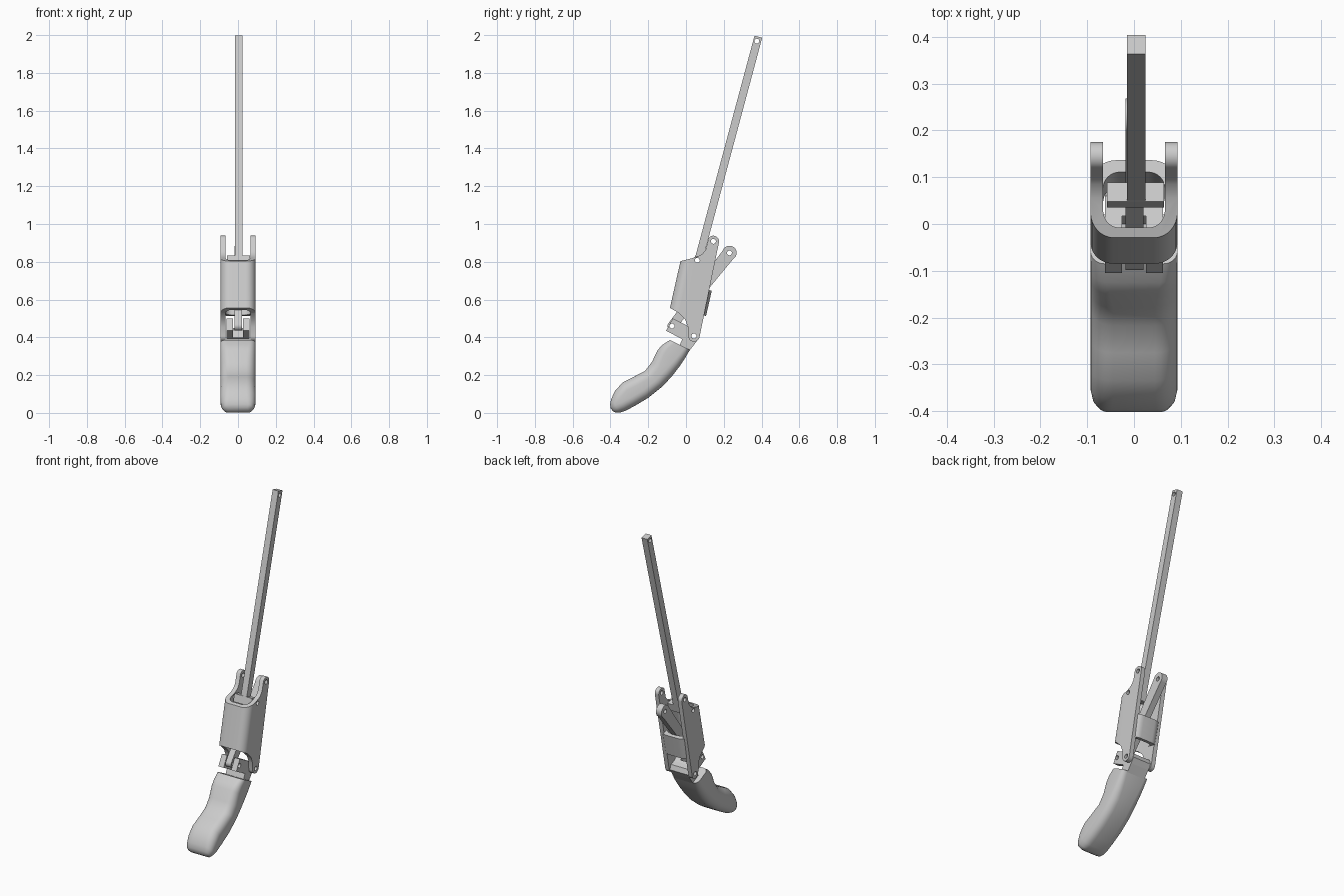
import bpy, bmesh
from math import sin, cos, pi, radians, atan2
from mathutils import Vector

if "Cube" in bpy.data.objects:
    bpy.data.objects.remove(bpy.data.objects["Cube"], do_unlink=True)

grey = bpy.data.materials.new("plain grey")
grey.use_nodes = True
grey.diffuse_color = (0.6, 0.6, 0.6, 1)
grey.node_tree.nodes["Principled BSDF"].inputs["Base Color"].default_value = (0.6, 0.6, 0.6, 1)


def finish(name, bm):
    bmesh.ops.recalc_face_normals(bm, faces=bm.faces)
    mesh = bpy.data.meshes.new(name)
    bm.to_mesh(mesh)
    bm.free()
    mesh.materials.append(grey)
    ob = bpy.data.objects.new(name, mesh)
    bpy.context.collection.objects.link(ob)
    return ob


def extrude(name, points, offset):
    bm = bmesh.new()
    face = bm.faces.new([bm.verts.new(p) for p in points])
    res = bmesh.ops.extrude_face_region(bm, geom=[face], use_keep_orig=True)
    verts = [g for g in res["geom"] if isinstance(g, bmesh.types.BMVert)]
    bmesh.ops.translate(bm, verts=verts, vec=offset)
    return finish(name, bm)


def side_plate(name, profile, x0, x1):
    return extrude(name, [(x0, y, z) for y, z in profile], (x1 - x0, 0, 0))


def arc(cy, cz, r, a0, a1, n=12):
    angles = [radians(a0 + (a1 - a0) * i / n) for i in range(n + 1)]
    return [(cy + r * cos(a), cz + r * sin(a)) for a in angles]


def boolean(ob, cutter, operation="DIFFERENCE"):
    mod = ob.modifiers.new("cut", "BOOLEAN")
    mod.operation, mod.solver, mod.object = operation, "EXACT", cutter
    bpy.context.view_layer.update()
    graph = bpy.context.evaluated_depsgraph_get()
    mesh = bpy.data.meshes.new_from_object(ob.evaluated_get(graph))
    ob.modifiers.clear()
    ob.data = mesh
    bpy.data.objects.remove(cutter, do_unlink=True)


def drill(ob, y, z, r=0.013):
    boolean(ob, side_plate("drill", arc(y, z, r, 0, 345, 23), -0.2, 0.2))


def smooth(ob, angle=35):
    bpy.ops.object.select_all(action="DESELECT")
    ob.select_set(True)
    bpy.context.view_layer.objects.active = ob
    bpy.ops.object.shade_smooth_by_angle(angle=radians(angle))


HALF = 0.093
top_pin, low_pin, tab_pin = (0.06, 0.808), (0.042, 0.407), (-0.074, 0.46)
ear_pin, lever_pin = (0.145, 0.908), (0.23, 0.847)

# Fingertip: rounded sections between front and back outline points
stations = [  # front y, z, back y, z, half width
    (-0.085, 0.386, 0.02, 0.333, HALF),
    (-0.125, 0.36, -0.005, 0.29, HALF),
    (-0.15, 0.333, -0.035, 0.245, HALF),
    (-0.18, 0.27, -0.075, 0.193, HALF),
    (-0.217, 0.222, -0.125, 0.14, HALF),
    (-0.275, 0.192, -0.2, 0.08, HALF),
    (-0.335, 0.162, -0.27, 0.038, HALF),
    (-0.375, 0.117, -0.32, 0.011, HALF),
    (-0.396, 0.074, -0.35, 0.002, 0.088),
    (-0.402, 0.045, -0.373, 0.001, 0.077),
    (-0.399, 0.025, -0.388, 0.01, 0.055),
]
bm = bmesh.new()
rings = []
for i, (fy, fz, by, bz, w) in enumerate(stations):
    front, back = Vector((0, fy, fz)), Vector((0, by, bz))
    mid, out = (front + back) / 2, (front - back).normalized()
    depth = (front - back).length / 2
    r = min(0.03 + 0.006 * min(i, 3), depth * 0.95)
    ring = []
    for sx, sd, a0 in ((1, 1, 0), (-1, 1, 90), (-1, -1, 180), (1, -1, 270)):
        for px, pd in arc(sx * (w - r), sd * (depth - r), r, a0, a0 + 90, 6):
            ring.append(bm.verts.new(mid + out * pd + Vector((px, 0, 0))))
    rings.append(ring)
for a, b in zip(rings, rings[1:]):
    for k in range(len(a)):
        n = (k + 1) % len(a)
        bm.faces.new((a[k], a[n], b[n], b[k]))
bm.faces.new(rings[0])
bm.faces.new(rings[-1])
smooth(finish("fingertip", bm), 50)

# Middle shell: U section swept along the tilted axis, trimmed to the side outline
axis = Vector((0, 0.22, 0.976)).normalized()
across = Vector((0, axis.z, -axis.y))
base = Vector((0, -0.085, 0.556))


def on_section(x, d, t):
    return base + across * d + axis * t + Vector((x, 0, 0))


def u_half(x, d, r):
    return arc(x - r, d + r, r, 0, -90, 8)


def u_line(x, d, r, end):
    right = [(x, end)] + u_half(x, d, r)
    return right + [(-px, pd) for px, pd in reversed(right)]


section = u_line(HALF, 0, 0.05, 0.4) + u_line(0.066, 0.02, 0.034, 0.4)[::-1]
shell = extrude("middle_shell", [on_section(x, d, -0.3) for x, d in section], axis * 0.9)
outline = [(-0.04, 0.53), (-0.005, 0.495), (0.01, 0.455)]
outline += arc(*low_pin, 0.03, 180, 350)
outline += arc(*ear_pin, 0.03, -10, 150)
outline += [(0.105, 0.865), (0.085, 0.84), (0.055, 0.825), (-0.03, 0.803), (-0.05, 0.8), (-0.1, 0.556), (-0.085, 0.556)]
boolean(shell, side_plate("outline", outline, -0.2, 0.2), "INTERSECT")
for pin in (top_pin, low_pin, ear_pin):
    drill(shell, *pin)
smooth(shell)

# Curved strap closing the back of the shell
def strap_line(x, d, r):
    side = [(x, 0.13)] + arc(x - r, d - r, r, 0, 90, 8)
    return side + [(-px, pd) for px, pd in reversed(side)]


strap_section = strap_line(HALF, 0.196, 0.055) + strap_line(0.066, 0.17, 0.036)[::-1]
strap = extrude("back_strap", [on_section(x, d, 0) for x, d in strap_section], axis * 0.137)
smooth(strap)

# Bracket joining the fingertip, forked around the coupling lever
bracket = side_plate("fingertip_bracket", [
    (-0.07, 0.5), (-0.105, 0.435), (-0.02, 0.39), (-0.035, 0.355), (0.015, 0.325),
    (0.05, 0.37), (0.07, 0.4), (0.06, 0.43), (0.03, 0.44), (0, 0.465)], -0.062, 0.062)
boolean(bracket, side_plate("slot", [
    (-0.15, 0.46), (-0.115, 0.4), (0, 0.4), (0.02, 0.44), (0, 0.52), (-0.1, 0.55)], -0.026, 0.026))
for pin in (low_pin, tab_pin):
    drill(bracket, *pin)

# Coupling lever running from the rear eye down to the bracket fork
lean = atan2(lever_pin[1] - tab_pin[1], lever_pin[0] - tab_pin[0]) * 180 / pi
lever = side_plate("coupling_lever",
                   arc(*lever_pin, 0.038, lean - 110, lean + 110, 20)
                   + arc(*tab_pin, 0.024, lean + 90, lean + 270), -0.018, 0.02)
for pin in (lever_pin, tab_pin):
    drill(lever, *pin)
smooth(lever)

# Long square rod and the knuckle block at its foot
along = Vector((sin(radians(15)), cos(radians(15))))
side = Vector((along.y, -along.x))


def slanted_box(name, start, length, half, x0, x1):
    a, b = Vector(start), Vector(start) + along * length
    return side_plate(name, [a - side * half, a + side * half, b + side * half, b - side * half], x0, x1)


rod = slanted_box("long_rod", (0.0595, 0.784), 1.25, 0.021, -0.015, 0.025)
drill(rod, 0.375, 1.968)
drill(rod, *top_pin)
knuckle = slanted_box("knuckle_block", (0.056, 0.781), 0.048, 0.021, -0.058, 0.064)
drill(knuckle, *top_pin)
